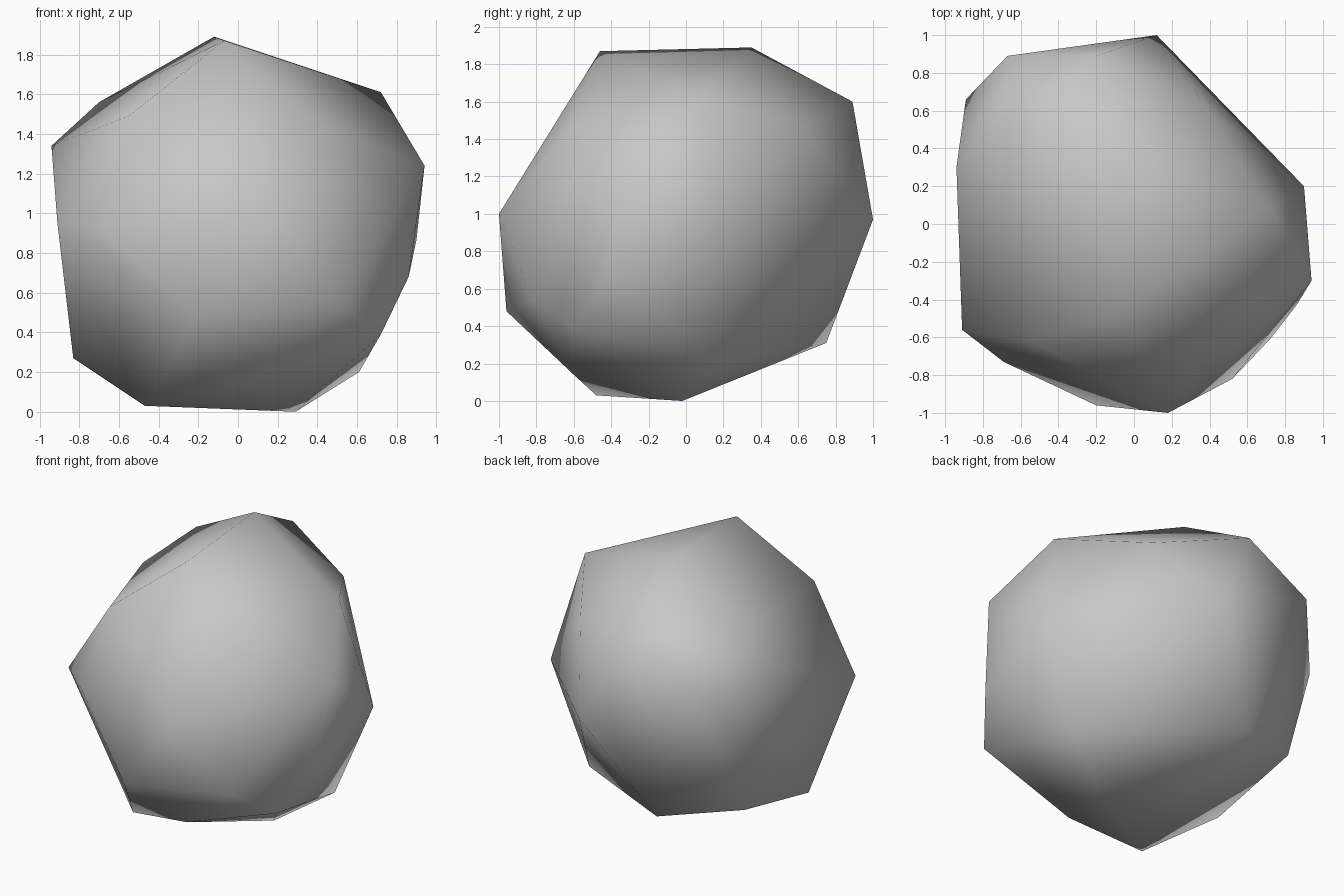
import bpy
import bmesh

# Remove only the default cube
default_cube = bpy.data.objects.get("Cube")
if default_cube:
    bpy.data.objects.remove(default_cube, do_unlink=True)


def make_material(name, colour):
    material = bpy.data.materials.new(name)
    material.use_nodes = True
    material.diffuse_color = colour
    shader = next(node for node in material.node_tree.nodes
                  if node.type == "BSDF_PRINCIPLED")
    shader.inputs["Base Color"].default_value = colour
    shader.inputs["Roughness"].default_value = 0.9
    return material


def faceted_stone(name, corner_groups, material):
    """Wrap a tight skin around the chipped corners of a stone."""
    bm = bmesh.new()
    for corners in corner_groups:
        for corner in corners:
            bm.verts.new(corner)
    bmesh.ops.convex_hull(bm, input=list(bm.verts), use_existing_faces=False)

    # Drop any corner that ended up inside the skin
    inner = [vert for vert in bm.verts if not vert.link_faces]
    bmesh.ops.delete(bm, geom=inner, context="VERTS")
    bmesh.ops.recalc_face_normals(bm, faces=list(bm.faces))

    # The stone is smooth shaded over its large facets
    for face in bm.faces:
        face.smooth = True

    mesh = bpy.data.meshes.new(name)
    bm.to_mesh(mesh)
    bm.free()
    mesh.materials.append(material)
    stone = bpy.data.objects.new(name, mesh)
    bpy.context.scene.collection.objects.link(stone)
    return stone


# Crown ridge and the shoulders just below it
crown = [
    (-.12, .35, 1.89), (-.07, -.46, 1.87), (.72, .08, 1.61),
    (-.2, .89, 1.6), (-.7, .54, 1.56), (-.55, -.62, 1.49),
    (.37, .63, 1.47), (.41, -.62, 1.45),
]

# Widest belt around the middle
belt = [
    (-.94, .3, 1.34), (-.67, .89, 1.33), (.94, -.3, 1.24),
    (.18, -1, 1), (.12, 1, .97), (-.89, .66, .97),
    (-.91, -.56, .95), (-.69, -.73, .92), (.9, .2, .87),
    (.86, -.43, .68),
]

# Undercut corners tapering to the base
base = [
    (.52, -.82, .54), (-.2, -.96, .48), (-.82, .53, .41),
    (.72, -.61, .39), (-.3, .75, .31), (-.83, -.16, .27),
    (.61, .19, .2), (.03, -.6, .14), (-.47, -.48, .03),
    (.29, -.02, 0),
]

stone_grey = make_material("stone grey", (.57, .57, .57, 1))
faceted_stone("rock", [crown, belt, base], stone_grey)
